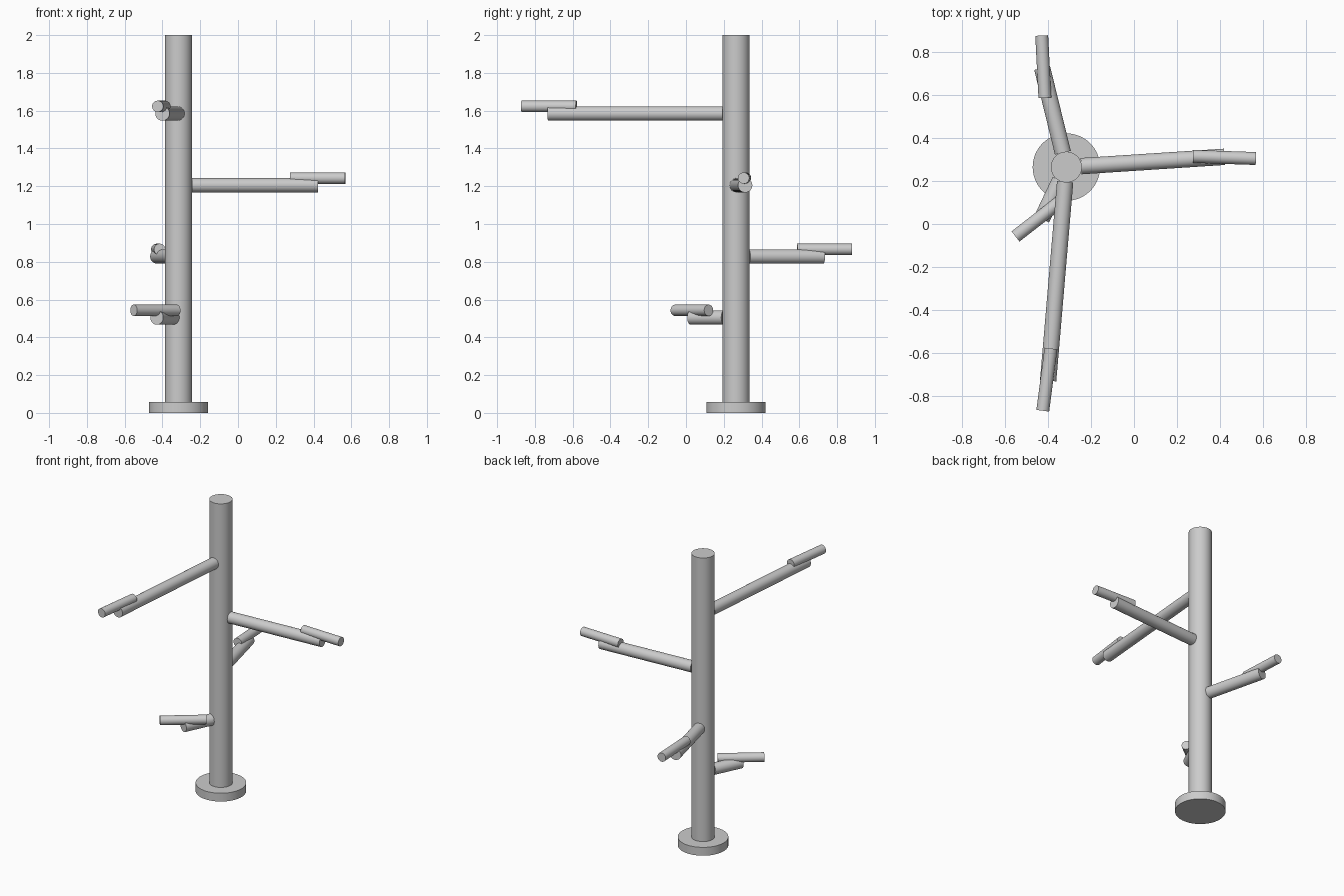
import bpy
import math
from mathutils import Vector

cube = bpy.data.objects.get("Cube")
if cube:
    bpy.data.objects.remove(cube, do_unlink=True)

# Single plain grey
grey = bpy.data.materials.new("plain_grey")
grey.use_nodes = True
grey.diffuse_color = (0.6, 0.6, 0.6, 1)
grey.node_tree.nodes["Principled BSDF"].inputs["Base Color"].default_value = (0.6, 0.6, 0.6, 1)


def rod(name, start, end, radius, sides=48):
    """Capped cylinder between two points."""
    start, end = Vector(start), Vector(end)
    axis = end - start
    bpy.ops.mesh.primitive_cylinder_add(
        vertices=sides, radius=radius, depth=axis.length, location=(start + end) / 2,
        rotation=axis.to_track_quat("Z", "Y").to_euler())
    obj = bpy.context.object
    obj.name = name
    obj.data.materials.append(grey)
    bpy.ops.object.shade_smooth_by_angle(angle=math.radians(40))
    return obj


# Base disc and upright post
PX, PY = -0.315, 0.265
POST_R = 0.072
rod("base_disc", (PX, PY, 0), (PX, PY, 0.057), 0.157, 64)
rod("post", (PX, PY, 0.03), (PX, PY, 2), POST_R, 64)

# Branches: name, height, branch tip, twig start, twig end
BRANCHES = [
    ("front", 1.585, (-0.40, -0.73), (-0.387, -0.58), (-0.425, -0.87)),
    ("left", 1.205, (0.422, 0.313), (0.275, 0.315), (0.568, 0.305)),
    ("back", 0.828, (-0.428, 0.727), (-0.415, 0.588), (-0.43, 0.878)),
    ("low_right", 0.505, (-0.43, 0.023), (-0.323, 0.12), (-0.552, -0.058)),
]
for name, z, tip, twig_start, twig_end in BRANCHES:
    centre = Vector((PX, PY, z))
    end = Vector((*tip, z))
    root = centre + (end - centre).normalized() * (POST_R - 0.003)
    rod(name + "_branch", root, end, 0.038)
    rod(name + "_twig", (*twig_start, z + 0.038), (*twig_end, z + 0.038), 0.03)
